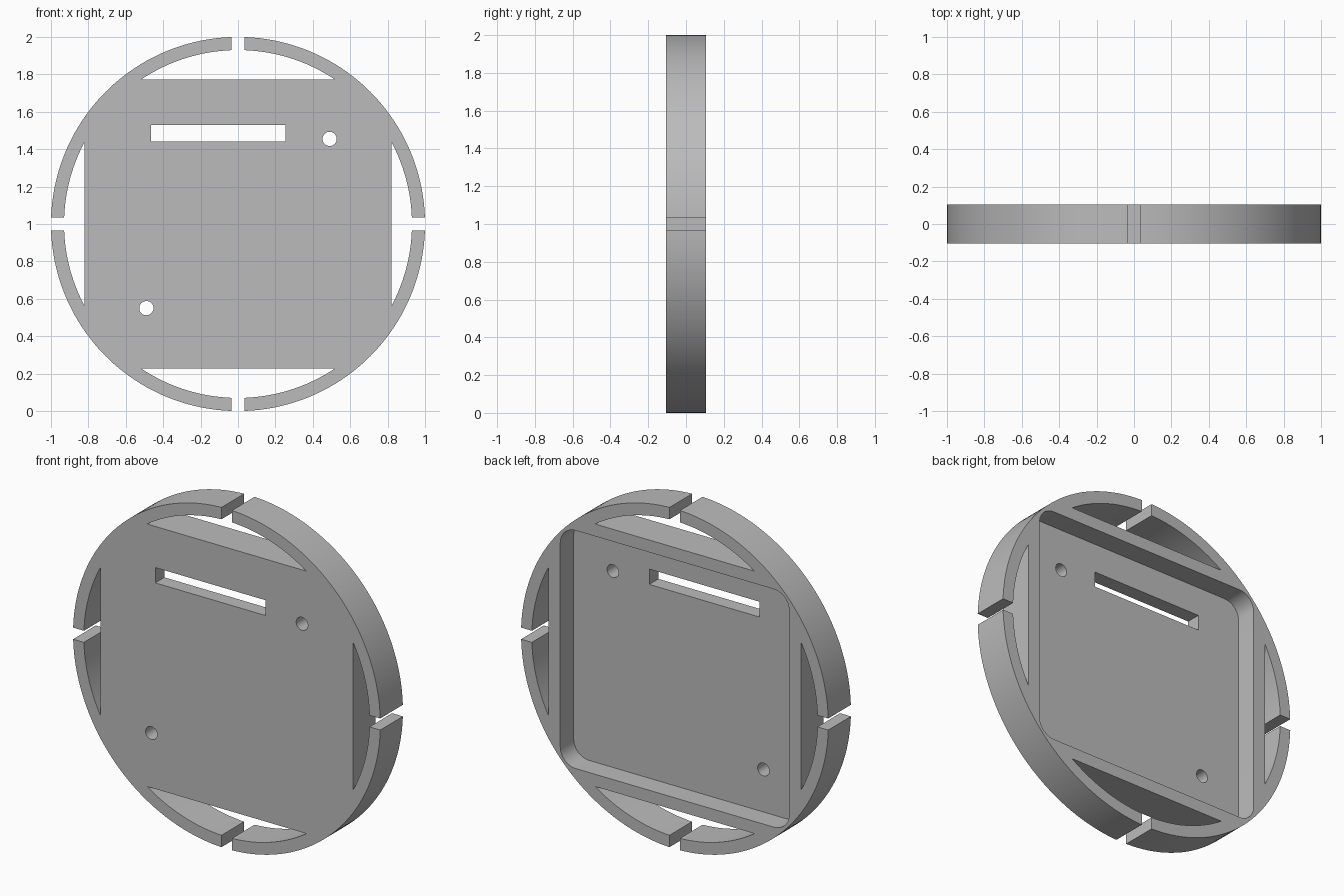
import bpy, bmesh
from math import sin, cos, pi, atan2, sqrt

cube = bpy.data.objects.get("Cube")
if cube:
    bpy.data.objects.remove(cube, do_unlink=True)

HALF = 0.105      # half thickness
FLOOR = -0.02     # pocket floor depth
INNER = 0.93      # inner radius of the clip ring
MID = 1.0         # height of the disc centre

grey = bpy.data.materials.new("plain grey")
grey.use_nodes = True
COLOUR = (0.5, 0.5, 0.5, 1)
grey.diffuse_color = COLOUR
grey.node_tree.nodes["Principled BSDF"].inputs["Base Color"].default_value = COLOUR


def prism(name, outline, y0, y1):
    """Extrude an x, z outline (relative to the disc centre) from y0 to y1."""
    bm = bmesh.new()
    face = bm.faces.new([bm.verts.new((x, y0, z + MID)) for x, z in outline])
    new = bmesh.ops.extrude_face_region(bm, geom=[face])["geom"]
    verts = [v for v in new if isinstance(v, bmesh.types.BMVert)]
    bmesh.ops.translate(bm, verts=verts, vec=(0, y1 - y0, 0))
    bmesh.ops.recalc_face_normals(bm, faces=bm.faces)
    mesh = bpy.data.meshes.new(name)
    bm.to_mesh(mesh)
    bm.free()
    mesh.materials.append(grey)
    obj = bpy.data.objects.new(name, mesh)
    bpy.context.collection.objects.link(obj)
    return obj


def arc(cx, cz, r, a0, a1, n):
    return [(cx + r * cos(a0 + (a1 - a0) * i / n),
             cz + r * sin(a0 + (a1 - a0) * i / n)) for i in range(n + 1)]


def circle(cx, cz, r, n):
    return arc(cx, cz, r, 0, 2 * pi, n)[:-1]


def box(x0, x1, z0, z1):
    return [(x0, z0), (x1, z0), (x1, z1), (x0, z1)]


def rounded_box(hx, hz, r):
    points = []
    for k, (sx, sz) in enumerate([(1, 1), (-1, 1), (-1, -1), (1, -1)]):
        points += arc(sx * (hx - r), sz * (hz - r), r, k * pi / 2, (k + 1) * pi / 2, 10)
    return points


# Round plate
plate = prism("round_plate", circle(0, 0, 1, 160), -HALF, HALF)

# Rectangular pocket in the back
cutters = [prism("pocket_cutter", rounded_box(0.745, 0.70, 0.1), FLOOR, 0.3)]

# Four crescent openings and the gaps that split the clip ring
for k in range(4):
    chord = (0.822, 0.772)[k % 2]
    half_angle = atan2(sqrt(INNER ** 2 - chord ** 2), chord)
    turn = k * pi / 2
    crescent = arc(0, 0, INNER, turn - half_angle, turn + half_angle, 32)
    cutters.append(prism("crescent_cutter", crescent, -0.3, 0.3))
    c, s = round(cos(turn)), round(sin(turn))
    gap = [(x * c - z * s, x * s + z * c) for x, z in box(0.9, 1.1, -0.034, 0.034)]
    cutters.append(prism("gap_cutter", gap, -0.3, 0.3))

# Slot and two screw holes
cutters.append(prism("slot_cutter", box(-0.465, 0.253, 0.44, 0.53), -0.3, 0.3))
for x, z in [(0.49, 0.455), (-0.49, -0.45)]:
    cutters.append(prism("hole_cutter", circle(x, z, 0.038, 32), -0.3, 0.3))

# Cut the plate, then discard the cutters
for cutter in cutters:
    cutter.hide_render = True
    mod = plate.modifiers.new("cut", 'BOOLEAN')
    mod.operation = 'DIFFERENCE'
    mod.solver = 'EXACT'
    mod.object = cutter
bpy.context.view_layer.update()
graph = bpy.context.evaluated_depsgraph_get()
result = bpy.data.meshes.new_from_object(plate.evaluated_get(graph))
plate.modifiers.clear()
plate.data = result
for cutter in cutters:
    bpy.data.objects.remove(cutter, do_unlink=True)

bpy.ops.object.select_all(action='DESELECT')
plate.select_set(True)
bpy.context.view_layer.objects.active = plate
bpy.ops.object.shade_smooth_by_angle(angle=pi / 6)
